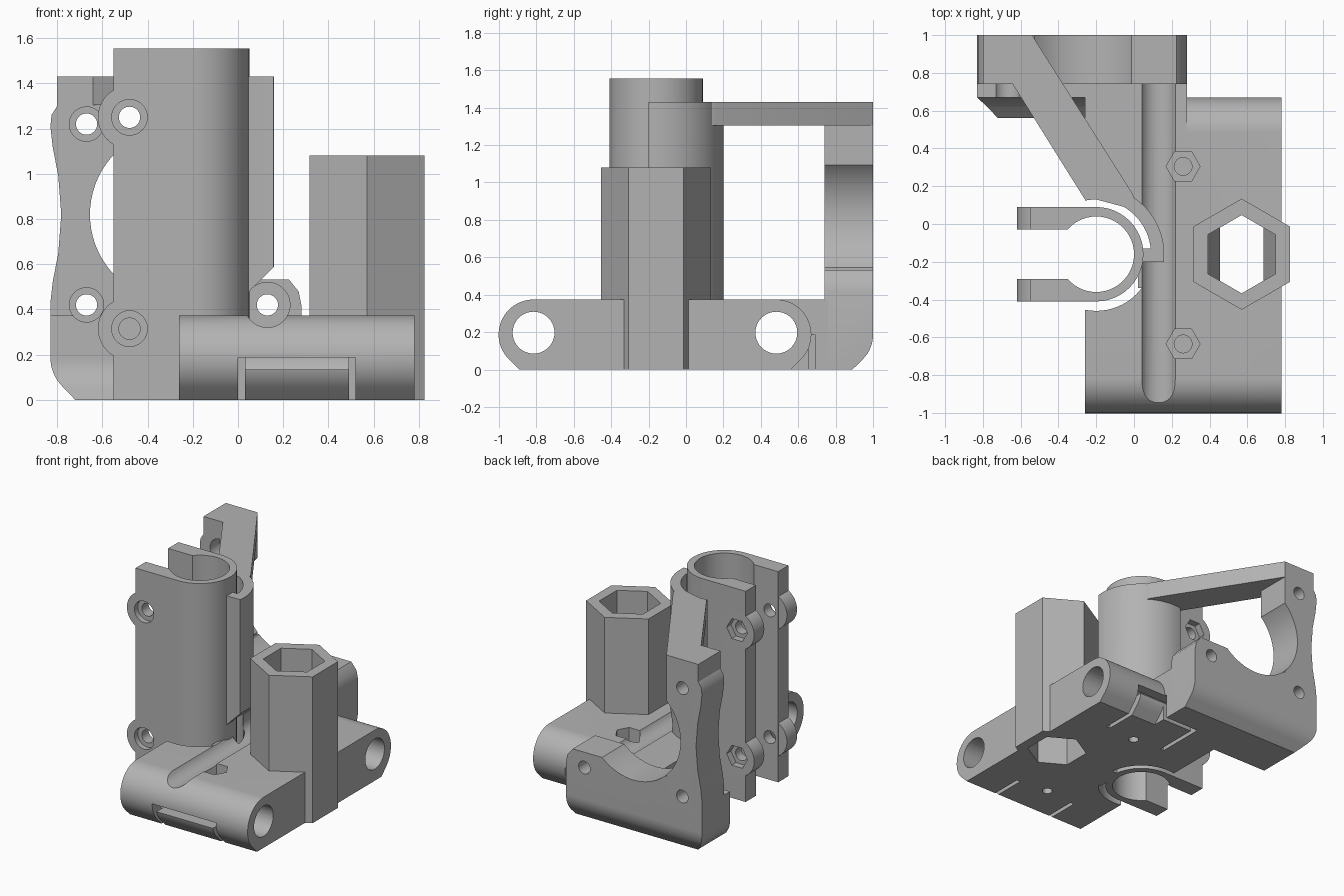
import bpy, bmesh
from math import sin, cos, radians as rad

old = bpy.data.objects.get("Cube")
if old:
    bpy.data.objects.remove(old, do_unlink=True)

grey = bpy.data.materials.new("plain grey")
grey.use_nodes = True
COLOR = (0.45, 0.45, 0.45, 1)
grey.diffuse_color = COLOR
grey.node_tree.nodes["Principled BSDF"].inputs["Base Color"].default_value = COLOR


def arc(cx, cy, r, a, b, n=24):
    """Points along an arc, angles in degrees."""
    return [(cx + r * cos(rad(a + (b - a) * i / n)),
             cy + r * sin(rad(a + (b - a) * i / n))) for i in range(n + 1)]


def ring(cx, cy, r, n=40, turn=0):
    return arc(cx, cy, r, turn, turn + 360, n)[:-1]


def rect(u0, u1, v0, v1):
    return [(u0, v0), (u1, v0), (u1, v1), (u0, v1)]


def prism(name, pts, axis, a, b):
    """Extrude a profile along an axis from a to b."""
    place = {"x": lambda u, v, w: (w, u, v),
             "y": lambda u, v, w: (u, w, v),
             "z": lambda u, v, w: (u, v, w)}[axis]
    bm = bmesh.new()
    low = [bm.verts.new(place(u, v, a)) for u, v in pts]
    high = [bm.verts.new(place(u, v, b)) for u, v in pts]
    bm.faces.new(low)
    bm.faces.new(high[::-1])
    for i in range(len(pts)):
        j = (i + 1) % len(pts)
        bm.faces.new((low[i], high[i], high[j], low[j]))
    bmesh.ops.recalc_face_normals(bm, faces=bm.faces)
    mesh = bpy.data.meshes.new(name)
    bm.to_mesh(mesh)
    bm.free()
    mesh.materials.append(grey)
    obj = bpy.data.objects.new(name, mesh)
    bpy.context.collection.objects.link(obj)
    return obj


def combine(obj, operation, *shapes):
    """Apply booleans; each shape is (profile, axis, a, b)."""
    bpy.context.view_layer.objects.active = obj
    for shape in shapes:
        tool = prism("helper", *shape)
        mod = obj.modifiers.new("bool", "BOOLEAN")
        mod.operation, mod.object, mod.solver = operation, tool, "EXACT"
        bpy.ops.object.modifier_apply(modifier=mod.name)
        bpy.data.objects.remove(tool, do_unlink=True)


def cut(obj, *shapes):
    combine(obj, "DIFFERENCE", *shapes)


def add(obj, *shapes):
    combine(obj, "UNION", *shapes)


# Shared layout
BX, BY = -0.2, -0.16            # bearing axis
NX, NY = 0.57, -0.16            # nut tower axis
FRONT, REAR, RODZ, RODR = -0.815, 0.483, 0.187, 0.187
TOP = 0.374
MX, MZ, HALF = -0.27, 0.82, 0.4  # motor axis and half hole spacing

rods = [(ring(y, 0.197, 0.112), "x", -1, 1) for y in (FRONT, REAR)]
channel = (ring(MX + HALF, MZ - HALF, 0.1), "y", -1.1, 0.85)
nut_bore = (ring(NX, NY, 0.207, 6, 30), "z", -0.1, 1.2)

# Base block with rounded ends and 45 degree undersides
profile = (arc(FRONT, RODZ, RODR, 90, 225) + [(FRONT - 0.077, 0), (REAR + 0.077, 0)]
           + arc(REAR, RODZ, RODR, -45, 90))
base = prism("base_block", profile, "x", -0.26, 0.78)
add(base, (rect(-0.26, 0.28, 0.4, 0.76), "z", 0, TOP))
cut(base, (ring(BX, BY, 0.3, 64), "z", -0.1, 1))
add(base, (rect(0.02, 0.14, -0.34, -0.13), "z", 0, TOP))
cut(base, channel, nut_bore, *rods)
# Base: spring tongues under the rods
for side, y in ((-1, FRONT), (1, REAR)):
    y0, y1 = sorted((y - side * 0.16, y + side * 0.2))
    t0, t1 = sorted((y, y + side * 0.2))
    cut(base,
        (rect(0, 0.03, y0, y1), "z", -0.1, 0.187),
        (rect(0.49, 0.52, y0, y1), "z", -0.1, 0.187),
        (rect(0, 0.52, t0, t1), "z", 0.135, 0.187))
cut(base, (rect(0, 0.52, 0.655, 0.69), "z", -0.1, 0.187))
# Base: clamp bolts and nut pockets
for y in (0.305, -0.635):
    cut(base, (ring(0.26, y, 0.09, 6), "z", 0.27, 1),
        (ring(0.26, y, 0.047), "z", 0.22, 0.5),
        (ring(0.26, y, 0.035), "z", -0.1, 0.18))

# Hexagonal nut tower with inner ramps
tower = prism("nut_tower", ring(NX, NY, 0.294, 6, 30), "z", 0, 1.08)
cut(tower, nut_bore)
for side in (-1, 1):
    ramp = [(NX + side * 0.2, 0.15), (NX + side * 0.2, 0.65), (NX + side * 0.115, 0.4)]
    prism("tower_ramp", ramp, "y", NY - 0.15, NY + 0.15)

# Slotted bearing holder
jaw = (arc(BX, BY, 0.25, -90, 90) + [(-0.55, BY + 0.25), (-0.55, BY + 0.13)]
       + arc(BX, BY, 0.2, 139.5, -139.5, 40) + [(-0.55, BY - 0.13), (-0.55, BY - 0.25)])
holder = prism("bearing_holder", jaw, "z", 0, 1.555)
for z in (1.25, 0.315):
    boss = ring(-0.48, z, 0.14)
    for side in (-1, 1):
        y0, y1 = sorted((BY + side * 0.132, BY + side * 0.25))
        add(holder, (boss, "y", y0, y1))
    cut(holder, (ring(-0.48, z, 0.047), "y", -0.6, 0.3),
        (ring(-0.48, z, 0.079), "y", -0.6, -0.37),
        (ring(-0.48, z, 0.085, 6), "y", 0.04, 0.3))
# Keep the bearing bore clear of the bosses
cut(holder, (ring(BX, BY, 0.2, 52), "z", -0.1, 1.7))

# Curved wall around the holder
wall_shape = arc(BX, BY, 0.36, -6.4, 99.6) + arc(BX, BY, 0.29, 102, -7.9)
wall = prism("curved_wall", wall_shape, "z", 0, 1.43)
add(wall, (rect(0.03, 0.11, -0.2, -0.13), "z", 0, 1.43))
cut(wall, channel,
    ([(0.05, 0.3), (0.05, 0.48), (0.25, 0.68), (0.4, 0.68), (0.4, 0.3)], "y", -0.4, 0.4))

# Diagonal top brace
brace = [(-0.26, 0.13), (-0.2, 0.13), (-0.05, 0.09), (0, 0.14), (-0.01, 0.165),
         (-0.54, 1), (-0.8, 1), (-0.8, 0.745), (-0.645, 0.745)]
prism("top_brace", brace, "z", 1.305, 1.43)

# Motor plate with a big round opening
outline = ([(-0.72, 0), (0.28, 0), (0.28, 0.42), (0.268, 0.48), (0.225, 0.533),
            (-0.54, 0.533), (-0.54, 1.43), (-0.8, 1.43), (-0.8, 1.3), (-0.825, 1.26),
            (-0.83, 1.21), (-0.82, 1.12), (-0.795, 0.99), (-0.782, 0.82), (-0.795, 0.65),
            (-0.82, 0.52), (-0.83, 0.43)]
           + arc(-0.65, RODZ, 0.18, 180, 225, 8))
plate = prism("motor_plate", outline, "y", 0.74, 1)
# Plate: foot running forward to the rear rod
foot = arc(REAR, RODZ, RODR, -45, 0, 10) + [(0.67, TOP), (0.76, TOP), (0.76, 0), (0.56, 0)]
add(plate, (foot, "x", -0.83, -0.25))
cut(plate, (ring(MX, MZ, 0.385, 72), "y", 0.5, 1.1),
    ([(-0.9, -0.1), (-0.72, -0.1), (-0.72, 0)]
     + arc(-0.65, RODZ, 0.18, 225, 180, 8) + [(-0.9, RODZ)], "y", 0.4, 1.1),
    ([(0.89, -0.1), (0.89, 0)] + arc(1 - RODR, RODZ, RODR, -45, 0, 10)
     + [(1.1, RODZ), (1.1, -0.1)], "x", -1, 1),
    (rect(0, 0.52, 0.655, 0.69), "z", -0.1, 0.187), channel)
# Plate: screw holes and counterbores
for sx, sz in ((-1, -1), (-1, 1), (1, -1)):
    x, z = MX + sx * HALF, MZ + sz * HALF
    cut(plate, (ring(x, z, 0.047), "y", 0.5, 1.1))
    if sx < 0:
        cut(plate, (ring(x, z, 0.076), "y", 0.5, 0.85))

# Smooth curves, crisp edges
for obj in bpy.context.collection.objects:
    if obj.type == "MESH" and obj.data.materials and obj.data.materials[0] == grey:
        bpy.ops.object.select_all(action="DESELECT")
        obj.select_set(True)
        bpy.context.view_layer.objects.active = obj
        bpy.ops.object.shade_smooth_by_angle(angle=rad(30))
